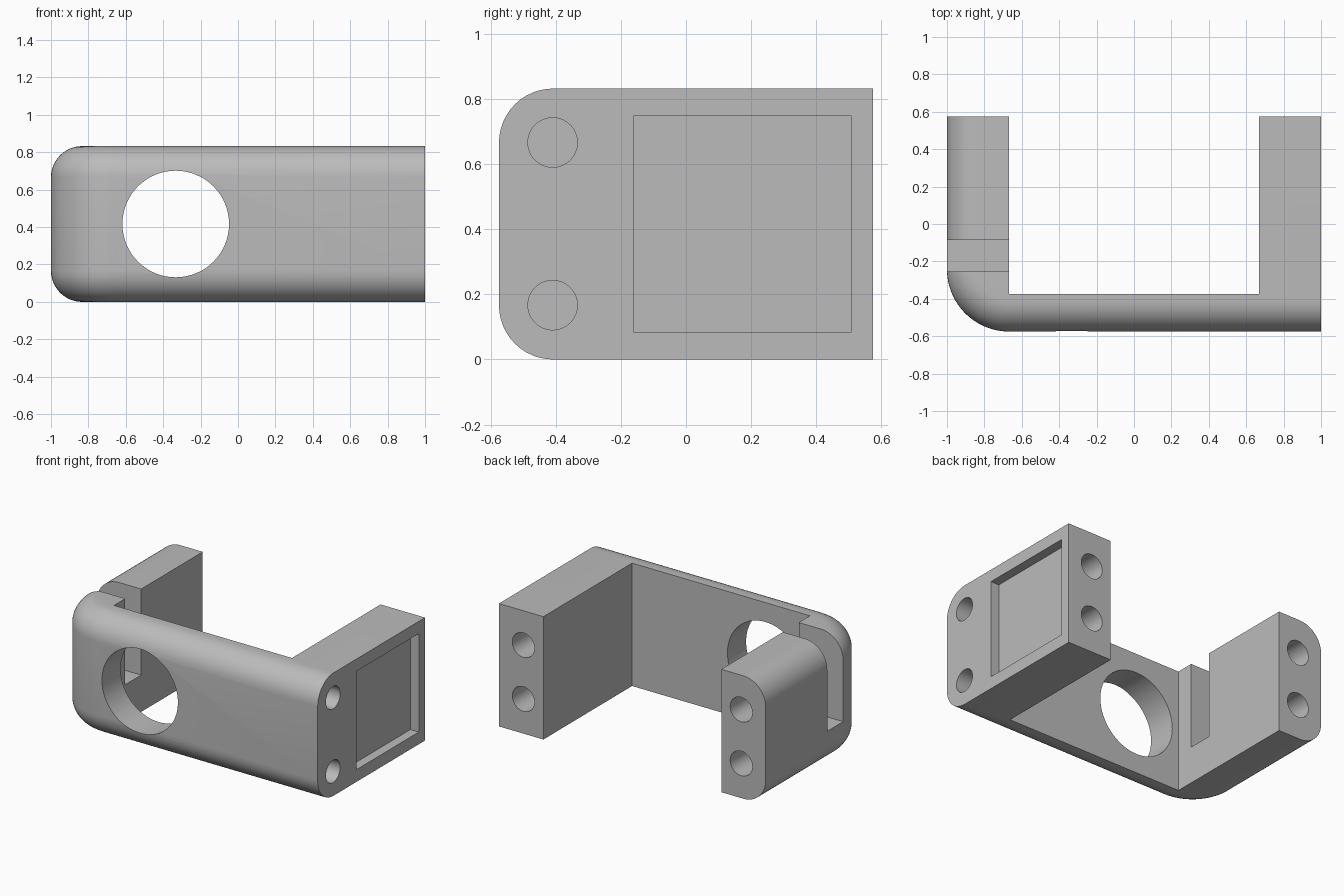
import bpy, bmesh, math
from mathutils import Matrix, Vector

old = bpy.data.objects.get("Cube")
if old:
    bpy.data.objects.remove(old)

HALF, DEPTH, HEIGHT = 1.0, 0.575, 0.833
ARM, WALL = 0.333, 0.2
INNER = HALF - ARM
FILLET = 0.167

grey = bpy.data.materials.new("light grey")
grey.use_nodes = True
grey.diffuse_color = (0.5, 0.5, 0.5, 1)
grey.node_tree.nodes["Principled BSDF"].inputs["Base Color"].default_value = (0.5, 0.5, 0.5, 1)


def make_object(name, bm):
    bmesh.ops.recalc_face_normals(bm, faces=bm.faces)
    mesh = bpy.data.meshes.new(name)
    bm.to_mesh(mesh)
    bm.free()
    mesh.materials.append(grey)
    obj = bpy.data.objects.new(name, mesh)
    bpy.context.collection.objects.link(obj)
    return obj


def box(name, low, high):
    low, high = Vector(low), Vector(high)
    bm = bmesh.new()
    bmesh.ops.create_cube(bm, size=1, matrix=Matrix.Translation((low + high) / 2)
                          @ Matrix.Diagonal((*(high - low), 1)))
    return make_object(name, bm)


def rod(name, centre, radius, length, axis):
    turn = Matrix.Rotation(math.pi / 2, 4, "Y" if axis == "X" else "X")
    bm = bmesh.new()
    bmesh.ops.create_cone(bm, cap_ends=True, segments=64, radius1=radius, radius2=radius,
                          depth=length, matrix=Matrix.Translation(centre) @ turn)
    return make_object(name, bm)


# Solid block: plan outline with one large rounded front corner
outline = [(HALF, -DEPTH), (HALF, DEPTH), (-HALF, DEPTH)]
for i in range(25):
    a = math.pi + i / 24 * math.pi / 2
    outline.append((-INNER + ARM * math.cos(a), ARM - DEPTH + ARM * math.sin(a)))
bm = bmesh.new()
base = bm.faces.new([bm.verts.new((x, y, 0)) for x, y in outline])
top = bmesh.ops.extrude_face_region(bm, geom=[base])["geom"]
bmesh.ops.translate(bm, vec=(0, 0, HEIGHT), verts=[v for v in top if isinstance(v, bmesh.types.BMVert)])
bmesh.ops.recalc_face_normals(bm, faces=bm.faces)

# Round the upper and lower rims along the front, the corner and the outer side
rim = []
for e in bm.edges:
    a, b = (v.co for v in e.verts)
    at_end = min(a.x, b.x) > HALF - 0.01 or min(a.y, b.y) > DEPTH - 0.01
    if abs(a.z - b.z) < 0.01 and not at_end:
        rim.append(e)
bmesh.ops.bevel(bm, geom=rim, offset=FILLET, offset_type="OFFSET", segments=12,
                profile=0.5, affect="EDGES", clamp_overlap=False)
bracket = make_object("bracket_body", bm)

# Cutters: inner space, arm slot, side pocket and front window
cutters = [
    box("inner_space", (-INNER, WALL - DEPTH, -1), (INNER, 1, 2)),
    box("arm_slot", (-1.2, -0.255, 0.25), (-0.5, -0.085, 2)),
    box("side_pocket", (HALF - 0.063, -0.16, 0.083), (1.2, 0.508, 0.75)),
    rod("front_window", (-0.333, -DEPTH, HEIGHT / 2), 0.285, 1, "Y"),
]
# Blind screw holes in the outer side and in both arm ends
for z in (0.167, 0.667):
    cutters.append(rod("side_hole", (HALF, -0.41, z), 0.076, 0.5, "X"))
for z in (0.235, 0.6):
    for x in (-0.817, 0.817):
        cutters.append(rod("end_hole", (x, DEPTH, z), 0.083, 0.8, "Y"))

bpy.context.view_layer.objects.active = bracket
for cutter in cutters:
    mod = bracket.modifiers.new("cut", "BOOLEAN")
    mod.operation = "DIFFERENCE"
    mod.solver = "EXACT"
    mod.object = cutter
    bpy.ops.object.modifier_apply(modifier=mod.name)
    bpy.data.objects.remove(cutter)

# Smooth curves, sharp edges
for obj in bpy.context.selected_objects:
    obj.select_set(False)
bracket.select_set(True)
bpy.ops.object.shade_smooth_by_angle(angle=math.radians(30))
